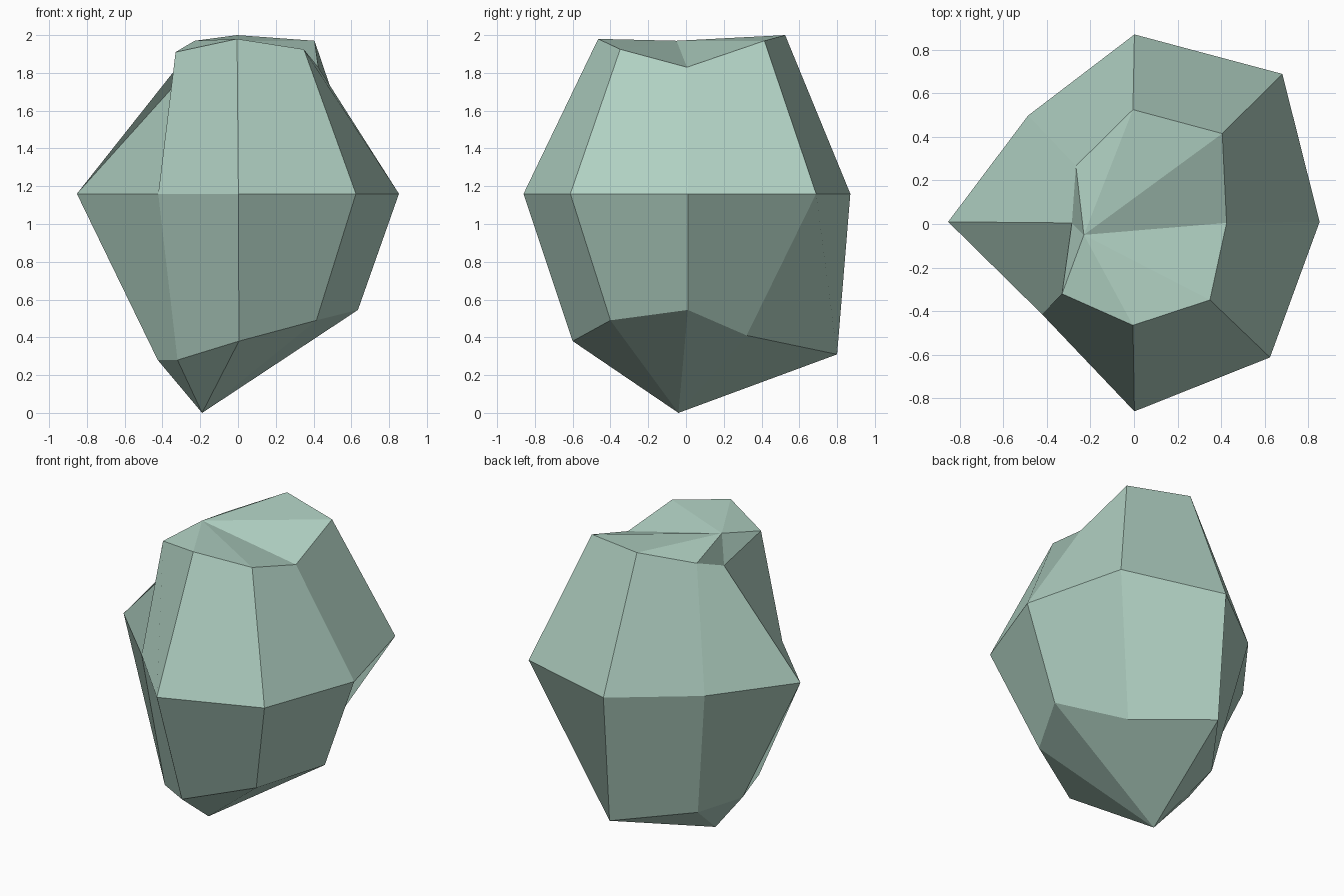
import bpy
import bmesh
from math import cos, sin, tau

default_cube = bpy.data.objects.get("Cube")
if default_cube:
    bpy.data.objects.remove(default_cube, do_unlink=True)

SIDES = 8


def make_material(name, colour):
    material = bpy.data.materials.new(name)
    material.use_nodes = True
    material.diffuse_color = colour
    material.node_tree.nodes["Principled BSDF"].inputs["Base Color"].default_value = colour
    return material


def add_ring(bm, radii, heights, shift):
    """Place one uneven ring of corners around the vertical axis."""
    ring = []
    for index, (radius, height) in enumerate(zip(radii, heights)):
        angle = tau * index / SIDES
        x = radius * cos(angle) + shift[0]
        y = radius * sin(angle) + shift[1]
        ring.append(bm.verts.new((x, y, height)))
    return ring


def bridge(bm, lower, upper):
    """Join two rings with a band of flat quads."""
    for index in range(SIDES):
        after = (index + 1) % SIDES
        bm.faces.new((upper[index], lower[index], lower[after], upper[after]))


def cap(bm, ring, tip_position):
    """Close a ring with a fan of triangles meeting at an off-centre tip."""
    tip = bm.verts.new(tip_position)
    for index in range(SIDES):
        bm.faces.new((ring[index], ring[(index + 1) % SIDES], tip))


# Faceted boulder: three uneven rings and two tips
bm = bmesh.new()
base_ring = add_ring(
    bm,
    radii=(.63, .44, .79, .47, .43, .46, .61, .58),
    heights=(.545, .41, .31, .28, .28, .28, .38, .49),
    shift=(.005, .01),
)
waist_ring = add_ring(
    bm,
    radii=(.85, .96, .86, .69, .855, .6, .87, .88),
    heights=[1.16] * SIDES,
    shift=(.002, .01),
)
crown_ring = add_ring(
    bm,
    radii=(.43, .58, .52, .37, .28, .46, .47, .5),
    heights=(1.83, 1.97, 2, 1.9, 1.79, 1.91, 1.98, 1.925),
    shift=(-.005, .005),
)
bridge(bm, base_ring, waist_ring)
bridge(bm, waist_ring, crown_ring)
cap(bm, base_ring, (-.19, -.04, 0))
cap(bm, crown_ring, (-.23, -.05, 1.97))
bmesh.ops.recalc_face_normals(bm, faces=bm.faces[:])

mesh = bpy.data.meshes.new("boulder")
bm.to_mesh(mesh)
bm.free()
mesh.materials.append(make_material("pale green stone", (.434, .631, .539, 1)))
boulder = bpy.data.objects.new("boulder", mesh)
bpy.context.collection.objects.link(boulder)
